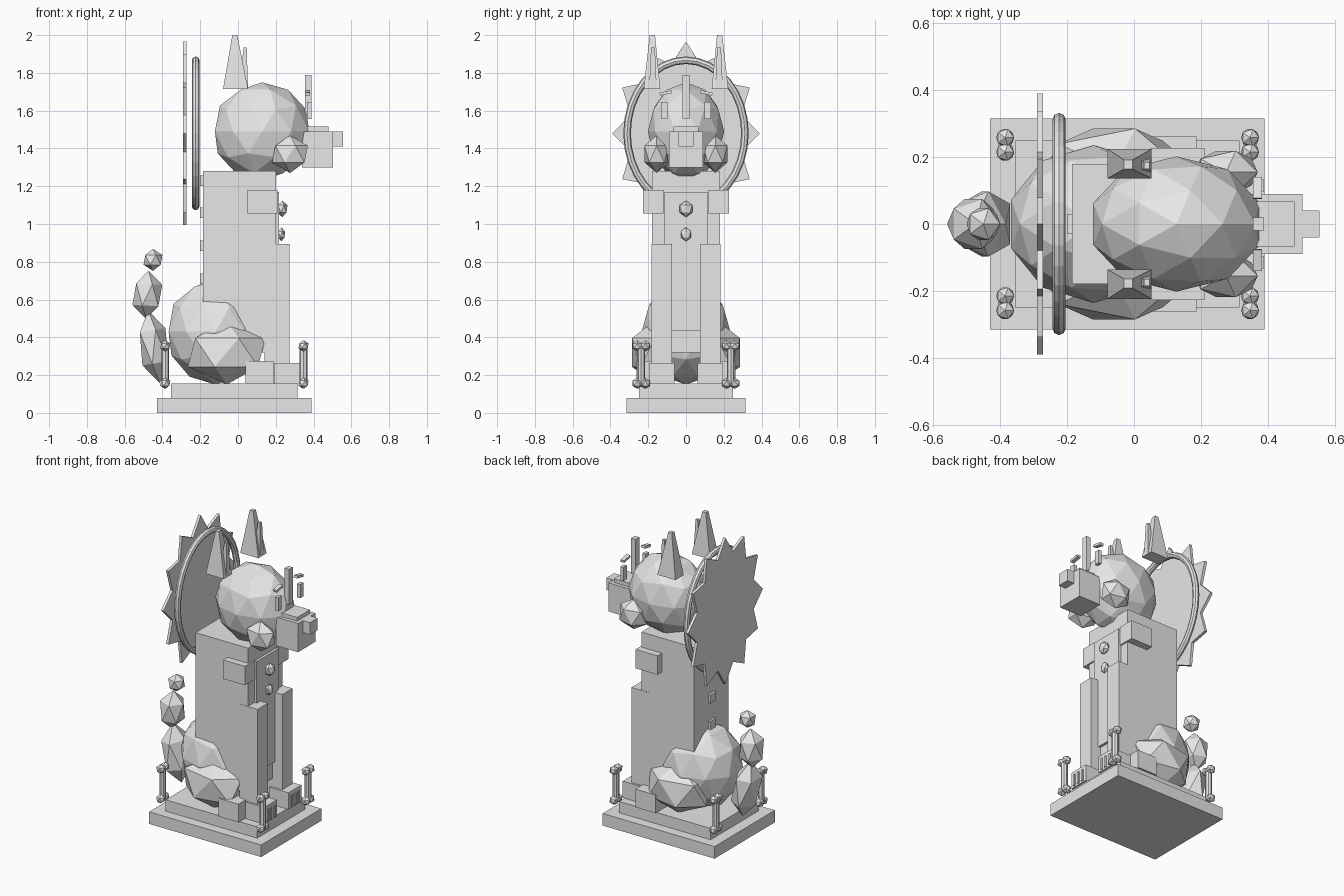
import bpy, bmesh, math
from mathutils import Matrix, Vector

cube = bpy.data.objects.get("Cube")
if cube:
    bpy.data.objects.remove(cube, do_unlink=True)

# one stone colour for the whole statue
stone = bpy.data.materials.new("grey stone")
stone.use_nodes = True
stone.diffuse_color = (0.8, 0.8, 0.8, 1)
stone.node_tree.nodes["Principled BSDF"].inputs["Base Color"].default_value = (0.8, 0.8, 0.8, 1)


def finish(name, bm):
    bmesh.ops.recalc_face_normals(bm, faces=bm.faces)
    mesh = bpy.data.meshes.new(name)
    bm.to_mesh(mesh)
    bm.free()
    mesh.materials.append(stone)
    obj = bpy.data.objects.new(name, mesh)
    bpy.context.collection.objects.link(obj)
    return obj


def place(loc, size, axis="Y", angle=0):
    return (Matrix.Translation(loc) @ Matrix.Rotation(angle, 4, axis)
            @ Matrix.Diagonal((*size, 1)))


def box(name, x, y, z, angle=0):
    """Block from (min, max) ranges, turned about x."""
    bm = bmesh.new()
    loc = [(a + b) / 2 for a, b in (x, y, z)]
    size = [b - a for a, b in (x, y, z)]
    bmesh.ops.create_cube(bm, size=1, matrix=place(loc, size, "X", angle))
    return finish(name, bm)


def blob(name, loc, radii, detail=1, tilt=0):
    bm = bmesh.new()
    bmesh.ops.create_icosphere(bm, subdivisions=detail, radius=1,
                               matrix=place(loc, radii, "Y", tilt))
    return finish(name, bm)


def spike(name, base, base_half, top, top_half):
    """Four-sided tapered block between two rectangles."""
    bm = bmesh.new()
    rings = []
    for c, (hx, hy) in ((base, base_half), (top, top_half)):
        rings.append([bm.verts.new((c[0] + sx * hx, c[1] + sy * hy, c[2]))
                      for sx, sy in ((-1, -1), (1, -1), (1, 1), (-1, 1))])
    low, high = rings
    bm.faces.new(low)
    bm.faces.new(high)
    for i in range(4):
        j = (i + 1) % 4
        bm.faces.new((low[i], low[j], high[j], high[i]))
    return finish(name, bm)


# plinth
box("plinth_base", (-0.43, 0.39), (-0.315, 0.315), (0, 0.08))
box("plinth_step", (-0.355, 0.315), (-0.25, 0.25), (0.08, 0.155))

# torso and hips
box("torso", (-0.185, 0.2), (-0.18, 0.18), (0.32, 1.28))
box("chest_panel", (0.2, 0.217), (-0.115, 0.115), (0.435, 1.17))
blob("hips", (-0.12, 0, 0.43), (0.26, 0.235, 0.28), 2)
for i, z in enumerate((0.71, 0.885, 1.06, 1.23)):
    box(f"spine_stud_{i}", (-0.2, -0.18), (-0.03, 0.03), (z - 0.028, z + 0.028))

# pendant on the chest
blob("pendant", (0.235, 0, 1.08), (0.03, 0.04, 0.044))
blob("pendant_drop", (0.23, 0, 0.945), (0.022, 0.032, 0.037))

# tail
blob("tail_lower", (-0.445, 0, 0.35), (0.085, 0.115, 0.195), 1, -0.16)
blob("tail_middle", (-0.48, 0, 0.625), (0.085, 0.088, 0.128), 1, 0.05)
blob("tail_tip", (-0.45, 0, 0.81), (0.056, 0.056, 0.058))

# head and muzzle
blob("head", (0.127, 0, 1.49), (0.262, 0.202, 0.26), 2)
box("muzzle", (0.34, 0.503), (-0.09, 0.09), (1.3, 1.49))
box("muzzle_top", (0.35, 0.48), (-0.067, 0.067), (1.49, 1.515))
box("nose", (0.48, 0.555), (-0.04, 0.04), (1.41, 1.49))
box("forehead_blaze", (0.355, 0.388), (-0.019, 0.019), (1.555, 1.79))

# parts repeated on both sides
for s, side in ((-1, "right"), (1, "left")):

    def span(a, b):
        return tuple(sorted((s * a, s * b)))

    box(f"shoulder_{side}", (0.05, 0.21), span(0.12, 0.227), (1.055, 1.18))
    box(f"front_leg_{side}", (0.14, 0.272), span(0.075, 0.182), (0.155, 0.895))
    box(f"front_paw_{side}", (0.19, 0.327), span(0.06, 0.195), (0.155, 0.265))
    for i in range(3):
        y = 0.09 + 0.037 * i
        box(f"toe_{i}_{side}", (0.32, 0.334), span(y - 0.008, y + 0.008), (0.165, 0.24))
    blob(f"thigh_{side}", (-0.06, s * 0.165, 0.32), (0.23, 0.141, 0.17))
    box(f"hind_foot_{side}", (0.04, 0.187), span(0.13, 0.262), (0.155, 0.275))

    blob(f"cheek_{side}", (0.275, s * 0.155, 1.37), (0.106, 0.075, 0.1))
    box(f"eye_{side}", (0.365, 0.388), span(0.097, 0.133), (1.555, 1.645))
    box(f"brow_{side}", (0.355, 0.382), span(0.075, 0.14), (1.686, 1.702), -s * 0.2)

    spike(f"ear_{side}", (-0.013, s * 0.18, 1.715), (0.066, 0.044),
          (-0.017, s * 0.178, 2.0), (0.013, 0.014))
    spike(f"inner_ear_{side}", (0.028, s * 0.175, 1.715), (0.025, 0.02),
          (0.038, s * 0.175, 1.935), (0.008, 0.01))

    # upright bones on the plinth corners
    for x, end in ((-0.385, "back"), (0.347, "front")):
        bm = bmesh.new()
        bmesh.ops.create_cone(bm, cap_ends=True, segments=8, radius1=0.021,
                              radius2=0.021, depth=0.2,
                              matrix=Matrix.Translation((x, s * 0.237, 0.255)))
        for y in (0.215, 0.258):
            for z in (0.157, 0.355):
                bmesh.ops.create_icosphere(bm, subdivisions=1, radius=0.03,
                                           matrix=Matrix.Translation((x, s * y, z)))
        finish(f"{end}_bone_{side}", bm)

# sunburst plate behind the head
points = 12
bm = bmesh.new()
outline = []
for i in range(points * 2):
    a = math.pi * i / points
    r = 1 if i % 2 == 0 else 0.78
    outline.append(bm.verts.new((-0.29, 0.39 * r * math.cos(a), 1.48 + 0.485 * r * math.sin(a))))
face = bm.faces.new(outline)
grown = bmesh.ops.extrude_face_region(bm, geom=[face], use_keep_orig=True)
moved = [g for g in grown["geom"] if isinstance(g, bmesh.types.BMVert)]
bmesh.ops.translate(bm, vec=Vector((0.018, 0, 0)), verts=moved)
finish("sunburst", bm)

# oval halo ring in front of the sunburst
bm = bmesh.new()
around, section = 32, 8
rings = []
for i in range(around):
    a = math.tau * i / around
    ring = []
    for j in range(section):
        b = math.tau * j / section
        off = 0.02 * math.cos(b)
        ring.append(bm.verts.new((-0.224 + 0.02 * math.sin(b),
                                  (0.312 + off) * math.cos(a),
                                  1.48 + (0.387 + off) * math.sin(a))))
    rings.append(ring)
for i in range(around):
    p, q = rings[i], rings[(i + 1) % around]
    for j in range(section):
        k = (j + 1) % section
        bm.faces.new((p[j], p[k], q[k], q[j]))
finish("halo_ring", bm)
